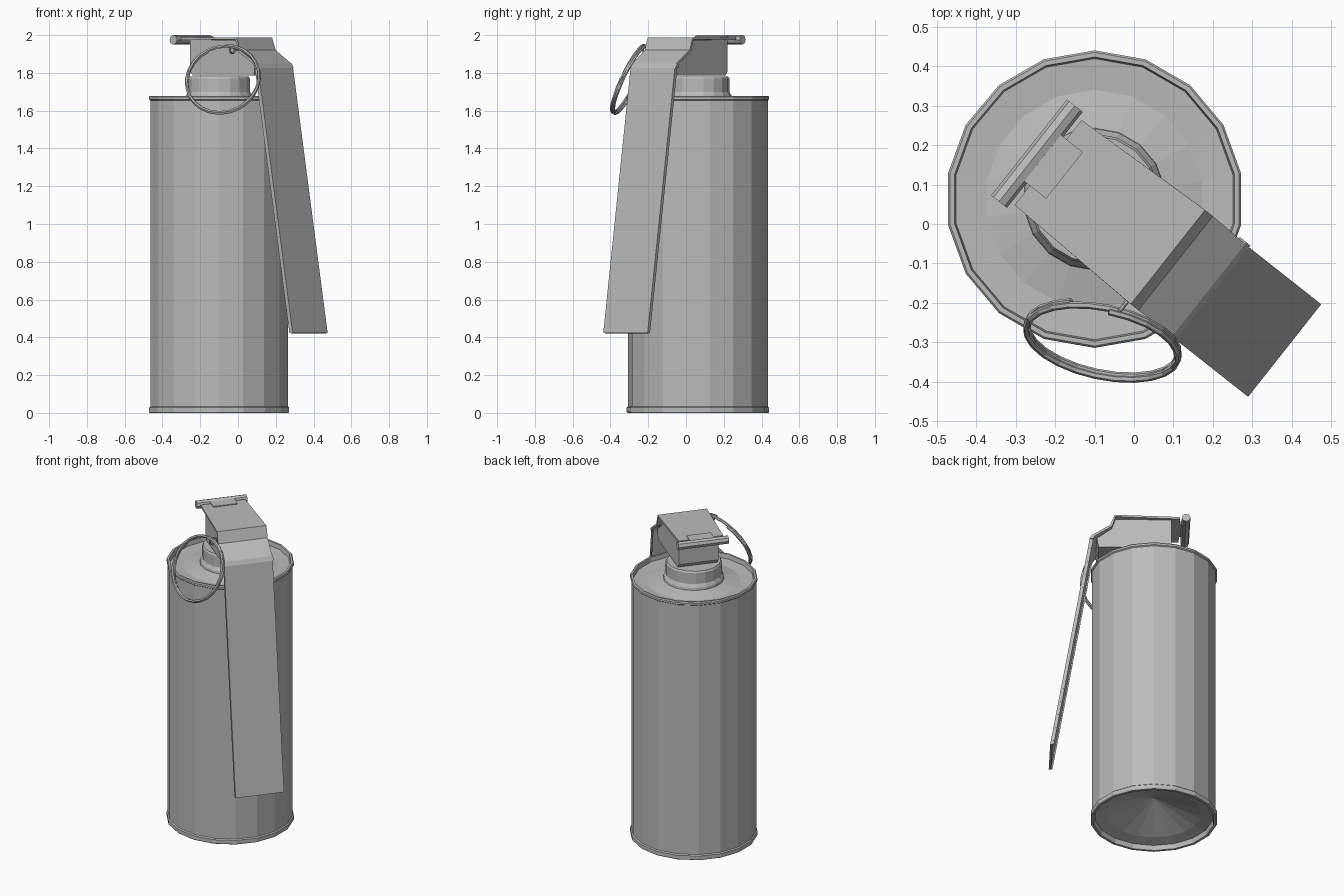
import bpy, bmesh, math
from mathutils import Vector, Matrix

cube = bpy.data.objects.get("Cube")
if cube:
    bpy.data.objects.remove(cube, do_unlink=True)

metal = bpy.data.materials.new("grey metal")
metal.use_nodes = True
metal.diffuse_color = (0.5, 0.5, 0.5, 1)
metal.node_tree.nodes["Principled BSDF"].inputs["Base Color"].default_value = (0.5, 0.5, 0.5, 1)

AXIS = Vector((-0.10, 0.063, 0))
# Frame of the fuze: local x runs along the lever, local y across it
FUZE = Matrix.Translation(AXIS) @ Matrix.Rotation(math.radians(-38.3), 4, "Z")
BODY = Matrix.Translation(AXIS) @ Matrix.Rotation(math.radians(90), 4, "Z")


def finish(name, bm, matrix=FUZE):
    bmesh.ops.recalc_face_normals(bm, faces=bm.faces)
    mesh = bpy.data.meshes.new(name)
    bm.to_mesh(mesh)
    bm.free()
    mesh.materials.append(metal)
    ob = bpy.data.objects.new(name, mesh)
    ob.matrix_world = matrix
    bpy.context.collection.objects.link(ob)
    return ob


def lathe(name, profile, sides, matrix=BODY):
    bm = bmesh.new()
    verts = [bm.verts.new((r, 0, z)) for r, z in profile]
    edges = [bm.edges.new(p) for p in zip(verts, verts[1:])]
    bmesh.ops.spin(bm, geom=verts + edges, cent=(0, 0, 0), axis=(0, 0, 1),
                   angle=math.tau, steps=sides, use_duplicate=False)
    bmesh.ops.remove_doubles(bm, verts=bm.verts, dist=0.0005)
    return finish(name, bm, matrix)


def prism(name, outline, half):
    """Side outline in local x and z, extruded across the lever."""
    bm = bmesh.new()
    face = bm.faces.new([bm.verts.new((x, -half, z)) for x, z in outline])
    new = bmesh.ops.extrude_face_region(bm, geom=[face])["geom"]
    bmesh.ops.translate(bm, vec=(0, 2 * half, 0),
                        verts=[v for v in new if isinstance(v, bmesh.types.BMVert)])
    return finish(name, bm)


def box(name, low, high):
    bm = bmesh.new()
    bmesh.ops.create_cube(bm, size=1)
    low, high = Vector(low), Vector(high)
    bmesh.ops.scale(bm, vec=high - low, verts=bm.verts)
    bmesh.ops.translate(bm, vec=(low + high) / 2, verts=bm.verts)
    return finish(name, bm)


def tube(name, points, radius, sides, closed=False):
    """Sweep a polygon along a path given in world space."""
    bm = bmesh.new()
    n = len(points)
    rings = []
    for i, p in enumerate(points):
        a = points[i - 1] if closed or i else p
        b = points[(i + 1) % n] if closed or i < n - 1 else p
        turn = (b - a).to_track_quat("Z", "Y")
        rings.append([bm.verts.new(p + turn @ Vector((radius * math.cos(t), radius * math.sin(t), 0)))
                      for t in (math.tau * k / sides for k in range(sides))])
    for i in range(n if closed else n - 1):
        r, s = rings[i], rings[(i + 1) % n]
        for k in range(sides):
            j = (k + 1) % sides
            bm.faces.new((r[k], r[j], s[j], s[k]))
    if not closed:
        bm.faces.new(rings[0])
        bm.faces.new(rings[-1])
    return finish(name, bm, Matrix())


# Canister with rolled rims, dished top and hollow cone base
lathe("canister", [(0, 0.15), (0.28, 0.045), (0.35, 0.03), (0.357, 0), (0.373, 0), (0.377, 0.006),
                   (0.377, 0.028), (0.37, 0.034), (0.37, 1.655), (0.377, 1.66), (0.377, 1.672),
                   (0.372, 1.678), (0.36, 1.678), (0.356, 1.65), (0.277, 1.645), (0.18, 1.665),
                   (0, 1.665)], 18)

# Fuze neck
lathe("fuze_neck", [(0, 1.65), (0.182, 1.65), (0.178, 1.68), (0.166, 1.7), (0.166, 1.77),
                    (0.16, 1.78), (0, 1.78)], 18)

# Fuze head, following the underside of the lever
prism("fuze_head", [(-0.10, 1.975), (0.23, 1.975), (0.252, 1.91), (0.34, 1.845), (0.33, 1.785),
                    (-0.08, 1.785), (-0.10, 1.81)], 0.122)

# Safety lever: a bent strip, slightly wider at the bend
bm = bmesh.new()
path = [(-0.15, 1.988, 0.137), (0.237, 1.988, 0.152), (0.262, 1.92, 0.152),
        (0.37, 1.85, 0.148), (0.383, 1.825, 0.147), (0.616, 0.423, 0.147)]
rows = [[bm.verts.new((x, s * w, z)) for s in (-1, 1)] for x, z, w in path]
for (a, b), (c, d) in zip(rows, rows[1:]):
    bm.faces.new((a, c, d, b))
lever = finish("safety_lever", bm)
if lever.data.polygons[0].normal.z < 0:
    lever.data.flip_normals()
solid = lever.modifiers.new("thickness", "SOLIDIFY")
solid.thickness = 0.014
solid.offset = -1

# Turned-in flanges along the lever edges
for side, name in ((-1, "lever_flange_right"), (1, "lever_flange_left")):
    bm = bmesh.new()
    for (x0, z0, w0), (x1, z1, w1) in zip(path[3:], path[4:]):
        quad = [(x0, z0, w0), (x1, z1, w1), (x1 - 0.022, z1, w1), (x0 - 0.022, z0, w0)]
        bm.faces.new([bm.verts.new((x, side * (w - 0.001), z)) for x, z, w in quad])
    flange = finish(name, bm)
    flange.modifiers.new("thickness", "SOLIDIFY").thickness = 0.006

# Hinge rod with the raised tab wrapped over it
rod = [FUZE @ Vector((-0.186, y, 1.975)) for y in (-0.155, 0.155)]
tube("hinge_rod", rod, 0.0255, 8)
box("hinge_tab", (-0.185, -0.075, 1.976), (-0.097, 0.075, 1.993))

# Split pull ring: a flat double coil
normal = Vector((0.21, 1, -0.49)).normalized()
across = Vector((0, 0, 1)).cross(normal).normalized()
up = normal.cross(across)
centre = Vector((-0.08, -0.297, 1.765))
steps = 46
coil = []
for i in range(steps + 1):
    t = math.radians(90 + 690 * i / steps)
    shift = 0.018 * (i / steps - 0.5)
    coil.append(centre + 0.196 * (across * math.cos(t) + up * math.sin(t)) + normal * shift)
tube("pull_ring", coil, 0.009, 6)

# Pin with an eye holding the ring
eye_centre = FUZE @ Vector((0.225, -0.172, 1.925))
along = FUZE.to_3x3() @ Vector((0, 1, 0))
eye = [eye_centre + 0.022 * (along * math.cos(t) + Vector((0, 0, 1)) * math.sin(t))
       for t in (math.tau * k / 10 for k in range(10))]
tube("pin_eye", eye, 0.006, 6, closed=True)
tube("safety_pin", [eye_centre + along * 0.02, eye_centre + along * 0.25], 0.008, 6)
